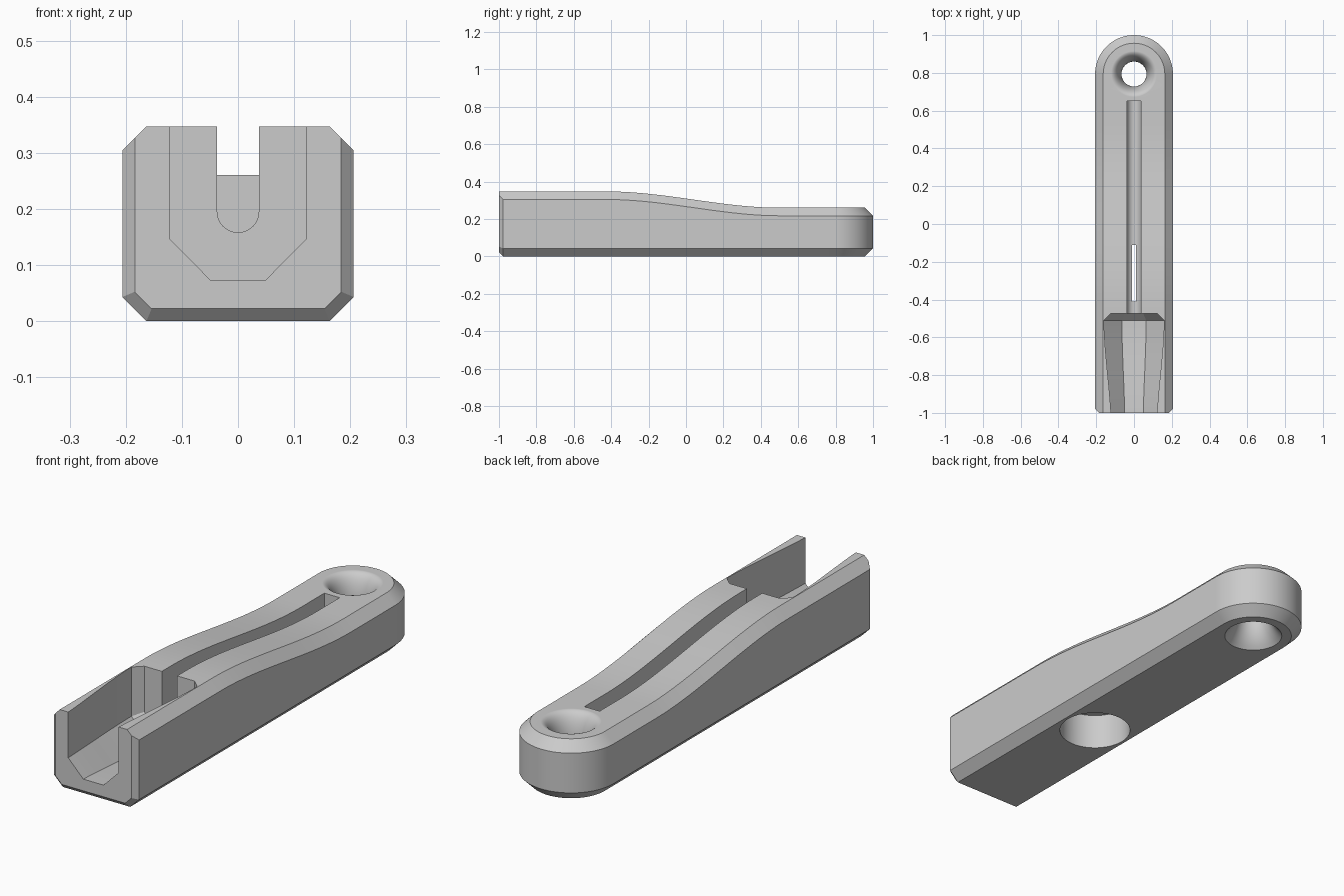
import bpy, bmesh, math
from mathutils import Vector

cube = bpy.data.objects.get("Cube")
if cube:
    bpy.data.objects.remove(cube)

HALF, BEVEL, EDGE = 0.206, 0.043, 0.022   # half width, long chamfer, front chamfer
EYE_Y = 1 - HALF                          # centre of the rounded end

grey = bpy.data.materials.new("light grey")
grey.use_nodes = True
colour = (0.6, 0.6, 0.6, 1)
grey.diffuse_color = colour
grey.node_tree.nodes["Principled BSDF"].inputs["Base Color"].default_value = colour


def ease(value, start, end):
    t = min(max((value - start) / (end - start), 0), 1)
    return t * t * (3 - 2 * t)


def top_height(y):
    return 0.347 - 0.087 * ease(y, -0.42, 0.5)


def make_object(name, bm):
    bmesh.ops.recalc_face_normals(bm, faces=bm.faces)
    mesh = bpy.data.meshes.new(name)
    bm.to_mesh(mesh)
    bm.free()
    mesh.materials.append(grey)
    obj = bpy.data.objects.new(name, mesh)
    bpy.context.collection.objects.link(obj)
    return obj


def loft(name, rings):
    """Closed solid skinned through rings of equal point count."""
    bm = bmesh.new()
    loops = [[bm.verts.new(p) for p in ring] for ring in rings]
    count = len(loops[0])
    for a, b in zip(loops, loops[1:]):
        for i in range(count):
            j = (i + 1) % count
            bm.faces.new((a[i], a[j], b[j], b[i]))
    bm.faces.new(loops[0])
    bm.faces.new(loops[-1])
    return make_object(name, bm)


# Body: plan outline stacked in four levels, capped by strips across the width
def outline(inset, height):
    radius = HALF - inset
    side = [(radius, -1 + (EYE_Y + 1) * i / 56) for i in range(56)]
    arc = [(radius * math.cos(a), EYE_Y + radius * math.sin(a))
           for a in (math.pi / 2 * i / 24 for i in range(24))]
    right = side + arc
    points = right + [(0, EYE_Y + radius)] + [(-x, y) for x, y in reversed(right)]
    return [(x, y, height(y)) for x, y in points]


bm = bmesh.new()
levels = [[bm.verts.new(p) for p in ring] for ring in (
    outline(BEVEL, lambda y: 0),
    outline(0, lambda y: BEVEL),
    outline(0, lambda y: top_height(y) - BEVEL),
    outline(BEVEL, top_height))]
total = len(levels[0])
for low, high in zip(levels, levels[1:]):
    for i in range(total - 1):
        bm.faces.new((low[i], low[i + 1], high[i + 1], high[i]))
bm.faces.new(levels[0])
top = levels[-1]
middle = total // 2
for i in range(middle - 1):
    bm.faces.new((top[i], top[i + 1], top[-2 - i], top[-1 - i]))
bm.faces.new(top[middle - 1:middle + 2])
bm.faces.new([v for ring in levels for v in (ring[0],)]
             + [ring[-1] for ring in reversed(levels)])
bmesh.ops.recalc_face_normals(bm, faces=bm.faces)

# Front chamfers along the sides, the lower diagonals and the bottom
back = Vector((0, -1, 0))
for anchor, outward in (
        ((HALF, 0, 0.2), (1, 0, 0)), ((-HALF, 0, 0.2), (-1, 0, 0)),
        ((HALF, 0, BEVEL), (1, 0, -1)), ((-HALF, 0, BEVEL), (-1, 0, -1)),
        ((0, 0, 0), (0, 0, -1))):
    point = Vector(anchor)
    point.y = -1 + EDGE
    cut = bmesh.ops.bisect_plane(
        bm, geom=bm.verts[:] + bm.edges[:] + bm.faces[:], dist=1e-6,
        plane_co=point, plane_no=Vector(outward).normalized() + back, clear_outer=True)
    rim = [e for e in bm.edges if e.is_boundary]
    bmesh.ops.holes_fill(bm, edges=rim, sides=0)
body = make_object("handle_body", bm)


# Flared open channel in the front
def channel_section(y, grow):
    slip = grow * math.tan(math.pi / 8)
    half = [(0.049 + slip, 0.073 - grow), (0.122 + grow, 0.147 - slip), (0.122 + grow, 0.5)]
    return [(x, y, z) for x, z in half] + [(-x, y, z) for x, z in reversed(half)]


stations = [-1 + 0.49 * i / 14 for i in range(15)]
channel = loft("channel_cutter",
               [channel_section(-1.05, 0)]
               + [channel_section(y, 0.037 * ease(y, -1.1, -0.5)
                                  - 0.037 * ease(-1, -1.1, -0.5) * (-0.51 - y) / 0.49)
                  for y in stations]
               + [channel_section(-0.474, 0)])

# Long round-bottomed slot
slot_half = [(0.037 * math.cos(a), 0.195 + 0.037 * math.sin(a))
             for a in (-math.pi * i / 24 for i in range(25))]
slot_shape = [(0.037, 0.5)] + slot_half + [(-0.037, 0.5)]
slot = loft("slot_cutter", [[(x, y, z) for x, z in slot_shape] for y in (-0.485, 0.65)])


# Round holes, from (radius, height) profiles
def turned(name, y, profile, sides=64):
    turns = [2 * math.pi * i / sides for i in range(sides)]
    return loft(name, [[(r * math.cos(a), y + r * math.sin(a), z) for a in turns]
                       for r, z in profile])


pocket = turned("underside_pocket_cutter", -0.26, [(0.15, -0.1), (0.15, 0.1592)])

waist, mouth, mid = 0.066, 0.122, 0.13
bend = (mid ** 2 + (mouth - waist) ** 2) / (2 * (mouth - waist))
lower = [(waist + bend - math.sqrt(bend ** 2 - (mid - z) ** 2), z)
         for z in (mid * i / 10 for i in range(10))]
upper = [(mouth - (mouth - waist) * math.cos(a), mid + mid * math.sin(a))
         for a in (math.pi / 2 * i / 14 for i in range(14))]
eye = turned("eye_cutter", EYE_Y,
             [(mouth, -0.1)] + lower + upper + [(mouth, 0.2601), (mouth, 0.4)])

# Cut every opening, then drop the cutters
bpy.context.view_layer.objects.active = body
body.select_set(True)
for cutter in (channel, slot, pocket, eye):
    cutter.hide_render = True
    mod = body.modifiers.new(cutter.name, "BOOLEAN")
    mod.operation = "DIFFERENCE"
    mod.solver = "EXACT"
    mod.object = cutter
    bpy.ops.object.modifier_apply(modifier=mod.name)
    bpy.data.objects.remove(cutter)

bpy.ops.object.shade_smooth_by_angle(angle=math.radians(30))
weighted = body.modifiers.new("even_shading", "WEIGHTED_NORMAL")
weighted.keep_sharp = True
